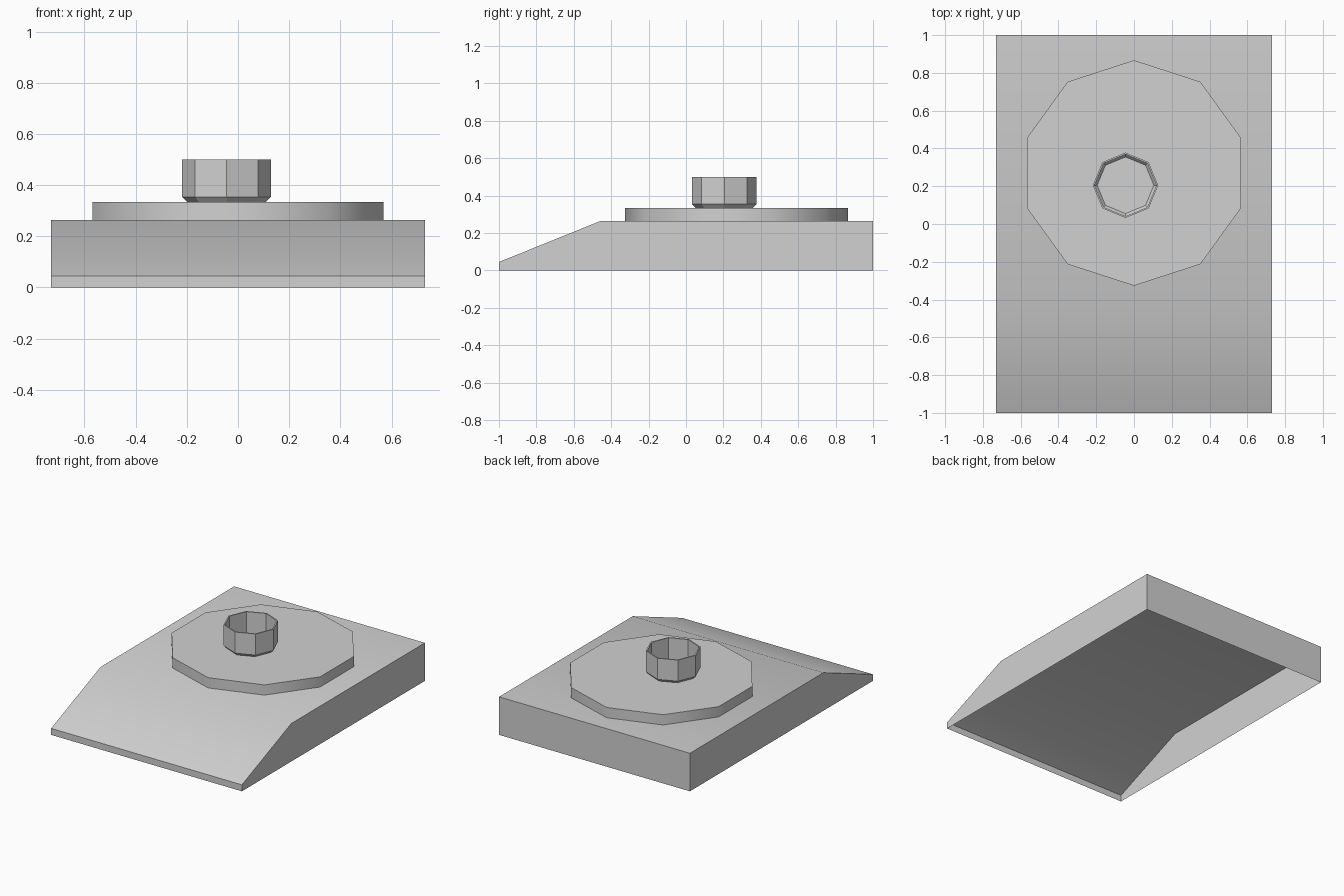
import bpy, bmesh, math

cube = bpy.data.objects.get("Cube")
if cube:
    bpy.data.objects.remove(cube, do_unlink=True)

grey = bpy.data.materials.new("light_grey")
grey.use_nodes = True
colour = (0.64, 0.64, 0.64, 1)
grey.diffuse_color = colour
grey.node_tree.nodes["Principled BSDF"].inputs["Base Color"].default_value = colour


def finish(name, bm, location, angle):
    """Turn a bmesh into a shaded, coloured object."""
    mesh = bpy.data.meshes.new(name)
    bm.to_mesh(mesh)
    bm.free()
    mesh.materials.append(grey)
    obj = bpy.data.objects.new(name, mesh)
    obj.location = location
    bpy.context.collection.objects.link(obj)
    bpy.ops.object.select_all(action='DESELECT')
    obj.select_set(True)
    bpy.context.view_layer.objects.active = obj
    bpy.ops.object.shade_smooth_by_angle(angle=math.radians(angle))
    return obj


def lathe(name, profile, sides, location, angle):
    """Stack polygon rings of (radius, height) and close the last one."""
    bm = bmesh.new()
    rings = []
    for radius, z in profile:
        turns = [math.pi / 2 + math.tau * i / sides for i in range(sides)]
        rings.append([bm.verts.new((radius * math.cos(a), radius * math.sin(a), z))
                      for a in turns])
    for low, high in zip(rings, rings[1:]):
        for i in range(sides):
            j = (i + 1) % sides
            bm.faces.new((low[i], low[j], high[j], high[i]))
    bm.faces.new(rings[-1])
    return finish(name, bm, location, angle)


# Wedge-fronted base: a thin shell, open underneath
half_width = 0.73
side_profile = [(-1, 0), (-1, 0.045), (-0.46, 0.263), (1, 0.263), (1, 0)]
bm = bmesh.new()
left, right = [[bm.verts.new((x, y, z)) for y, z in side_profile]
               for x in (half_width, -half_width)]
bm.faces.new(left)
bm.faces.new(right)
for i in range(len(side_profile) - 1):
    bm.faces.new((left[i], left[i + 1], right[i + 1], right[i]))
bmesh.ops.recalc_face_normals(bm, faces=bm.faces)
finish("wedge_base", bm, (0, 0, 0), 30)

# Ten-sided raised plate
lathe("round_plate", [(0.597, 0), (0.597, 0.071)], 10, (0, 0.27, 0.263), 40)

# Eight-sided open cup with a narrowed foot
cup = [(0.153, 0), (0.173, 0.02), (0.173, 0.166), (0.164, 0.166), (0.164, 0.02), (0.15, 0.003)]
lathe("open_cup", cup, 8, (-0.045, 0.205, 0.334), 30)
